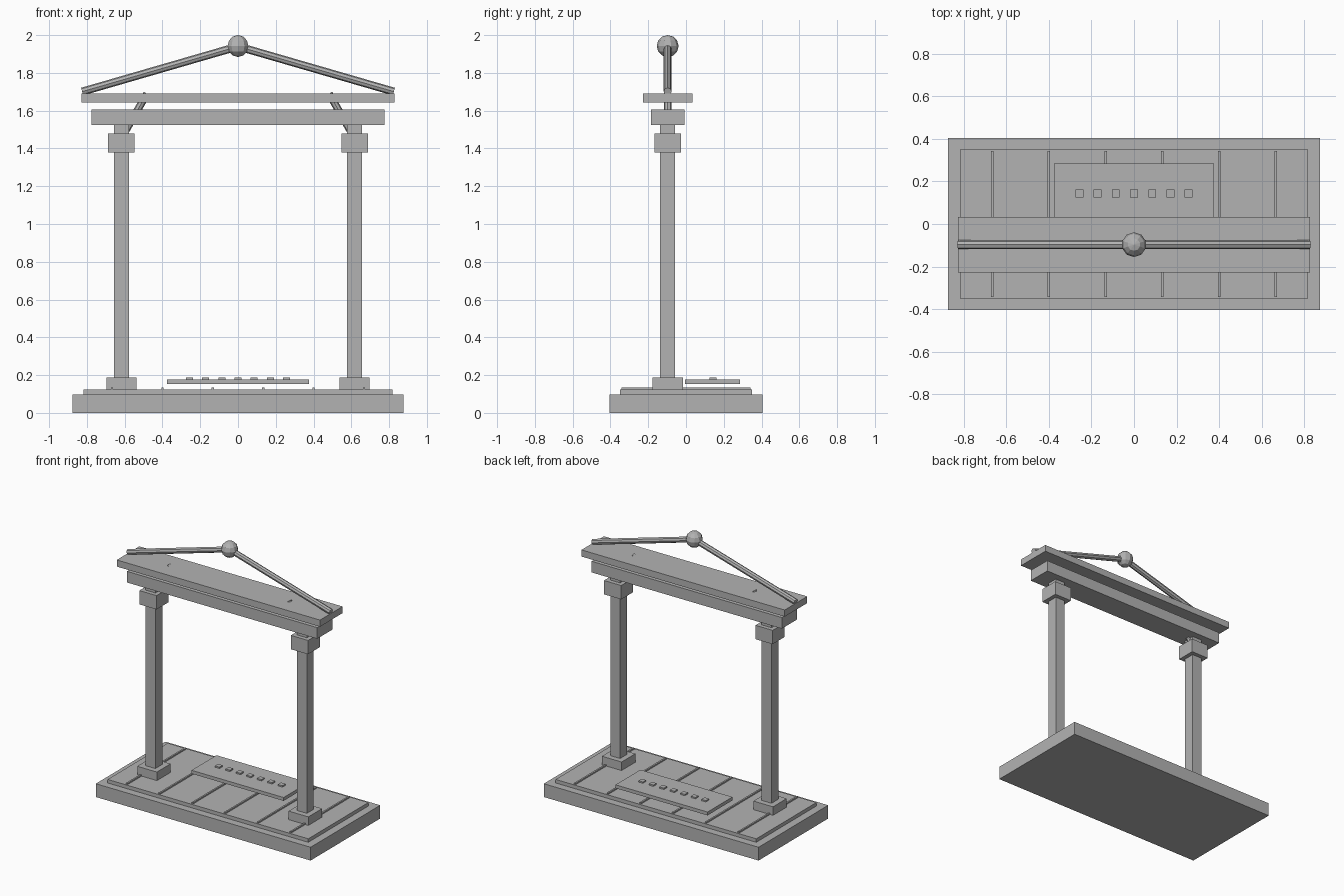
import bpy
from mathutils import Vector

if "Cube" in bpy.data.objects:
    bpy.data.objects.remove(bpy.data.objects["Cube"])

stone = bpy.data.materials.new("plain grey")
stone.diffuse_color = (0.45, 0.45, 0.45, 1)
stone.use_nodes = True
stone.node_tree.nodes["Principled BSDF"].inputs["Base Color"].default_value = stone.diffuse_color
GATE_Y = -0.097


def finish(name):
    ob = bpy.context.object
    ob.name = name
    ob.data.materials.append(stone)
    return ob


def box(name, x, y, z0, z1, w, d):
    bpy.ops.mesh.primitive_cube_add(size=1, location=(x, y, (z0 + z1) / 2))
    ob = finish(name)
    ob.scale = (w, d, z1 - z0)
    return ob


def rod(name, a, b, r):
    a, b = Vector(a), Vector(b)
    bpy.ops.mesh.primitive_cylinder_add(vertices=8, radius=r, depth=(b - a).length,
                                        location=(a + b) / 2)
    ob = finish(name)
    ob.rotation_euler = (b - a).to_track_quat('Z', 'Y').to_euler()
    return ob


# Stepped floor with raised seams
box("base_slab", 0, 0, 0, 0.098, 1.75, 0.81)
box("floor_panel", 0, 0, 0.098, 0.124, 1.635, 0.70)
for i in range(6):
    box("floor_seam", -0.667 + i * 0.2667, 0, 0.122, 0.134, 0.012, 0.685)

# Raised step with a row of studs
box("step_plate", 0, 0.14, 0.153, 0.178, 0.75, 0.29)
for i in range(-3, 4):
    box("step_stud", i * 0.0855, 0.143, 0.176, 0.188, 0.037, 0.037)

# Left and right posts, braces and gable rods
for s, side in ((-1, "left"), (1, "right")):
    x = s * 0.617
    box(side + "_post_foot", x, GATE_Y, 0.098, 0.187, 0.16, 0.16)
    box(side + "_post", x, GATE_Y, 0.098, 1.523, 0.08, 0.08)
    box(side + "_post_capital", x, GATE_Y, 1.378, 1.48, 0.14, 0.14)
    rod(side + "_brace", (s * 0.62, GATE_Y, 1.45), (s * 0.482, GATE_Y, 1.69), 0.02)
    rod(side + "_gable_rod", (s * 0.825, GATE_Y, 1.701), (0, GATE_Y, 1.94), 0.021)

# Crossbeams
box("lower_beam", 0, GATE_Y, 1.523, 1.605, 1.55, 0.177)
box("upper_beam", 0, GATE_Y, 1.642, 1.691, 1.656, 0.262)

# Ball at the peak
bpy.ops.mesh.primitive_uv_sphere_add(segments=10, ring_count=6, radius=0.058,
                                     location=(0, GATE_Y, 1.942))
finish("peak_ball")
